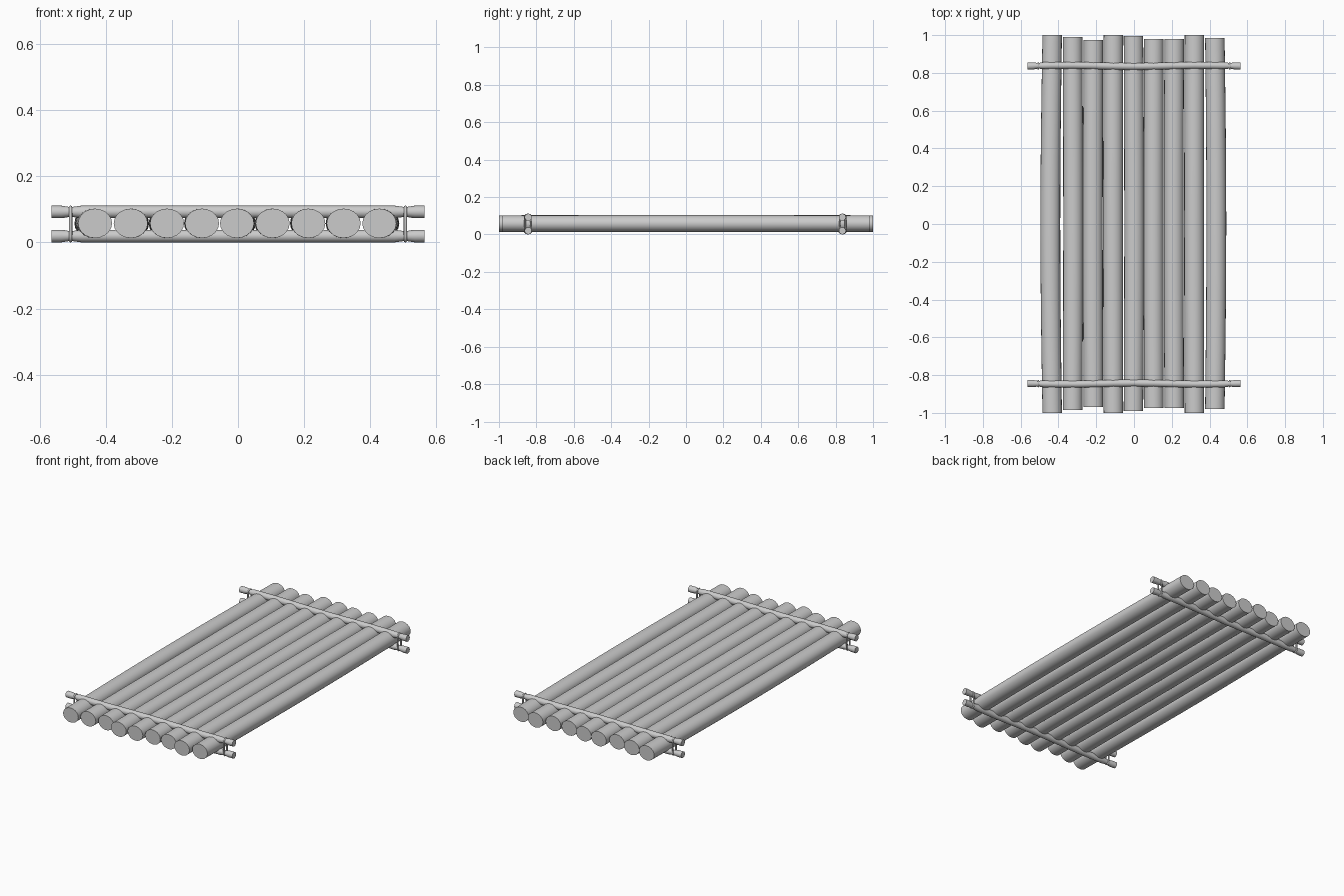
import bpy, bmesh, math
from mathutils import Vector

if "Cube" in bpy.data.objects:
    bpy.data.objects.remove(bpy.data.objects["Cube"])


def tube(name, rings, axis, sides=20, closed=False):
    """Loft elliptical rings (centre, half width, half height) along x or y, capping the ends."""
    bm = bmesh.new()
    loops = []
    for c, w, h in rings:
        loop = []
        for i in range(sides):
            a = 2 * math.pi * i / sides
            u, v = w * math.cos(a), h * math.sin(a)
            off = Vector((u, 0, v)) if axis == 'Y' else Vector((0, u, v))
            loop.append(bm.verts.new(Vector(c) + off))
        loops.append(loop)
    for l0, l1 in zip(loops, loops[1:]):
        for i in range(sides):
            j = (i + 1) % sides
            bm.faces.new((l0[i], l0[j], l1[j], l1[i]))
    bm.faces.new(loops[0])
    bm.faces.new(loops[-1])
    bmesh.ops.recalc_face_normals(bm, faces=bm.faces)
    me = bpy.data.meshes.new(name)
    bm.to_mesh(me)
    bm.free()
    ob = bpy.data.objects.new(name, me)
    bpy.context.collection.objects.link(ob)
    smooth(ob)
    return ob


def smooth(ob):
    bpy.ops.object.select_all(action='DESELECT')
    ob.select_set(True)
    bpy.context.view_layer.objects.active = ob
    bpy.ops.object.shade_smooth_by_angle(angle=math.radians(40))


# Deck logs: x centre, back end, front end, sideways bow
logs = [(-0.433, 1.0, -1.0, -0.010), (-0.325, 0.99, -0.985, 0.003),
        (-0.215, 0.975, -0.97, -0.003), (-0.109, 1.0, -1.0, -0.002),
        (-0.003, 0.995, -0.99, 0.004), (0.105, 0.98, -0.975, -0.002),
        (0.213, 0.98, -0.975, -0.003), (0.32, 1.0, -1.0, -0.002),
        (0.428, 0.985, -0.98, 0.008)]
for n, (x, back, front, bow) in enumerate(logs):
    rings = []
    for i in range(13):
        t = i / 12
        s = math.sin(math.pi * t)
        rings.append(((x + bow * s, front + (back - front) * t, 0.058),
                      0.0515 + 0.001 * s, 0.0445 + 0.0015 * s))
    tube(f"deck_log_{n + 1}", rings, 'Y')

# Cross poles above and below the logs, pinched where they are lashed
BAR_X = [0, 0.11, 0.21, 0.32, 0.43, 0.475, 0.507, 0.535, 0.565]
xs = [-x for x in reversed(BAR_X[1:])] + BAR_X
for end, y0 in (("front", -0.845), ("back", 0.837)):
    for level, z in (("lower", 0.0195), ("upper", 0.0925)):
        rings = []
        for x in xs:
            r = 0.0145 if abs(x) == 0.507 else 0.019
            wave = 0.003 * math.cos(x * 9)
            rings.append(((x, y0 - wave * (1 if y0 > 0 else -1), z), r, r))
        tube(f"{end}_{level}_cross_pole", rings, 'X', 16)

    # Rope loops tying each pair of poles together
    for side, sx in (("left", -1), ("right", 1)):
        cu = bpy.data.curves.new("rope", 'CURVE')
        cu.dimensions = '3D'
        cu.bevel_depth = 0.005
        cu.bevel_resolution = 2
        sp = cu.splines.new('POLY')
        pts = []
        for i in range(18):
            a = math.pi * (i % 9) / 8 + (math.pi if i >= 9 else 0)
            zc = 0.0925 if i < 9 else 0.0195
            pts.append((sx * 0.507, y0 + 0.015 * math.cos(a), zc + 0.0145 * math.sin(a), 1))
        sp.points.add(len(pts) - 1)
        for p, co in zip(sp.points, pts):
            p.co = co
        sp.use_cyclic_u = True
        ob = bpy.data.objects.new(f"{end}_{side}_rope", cu)
        bpy.context.collection.objects.link(ob)
